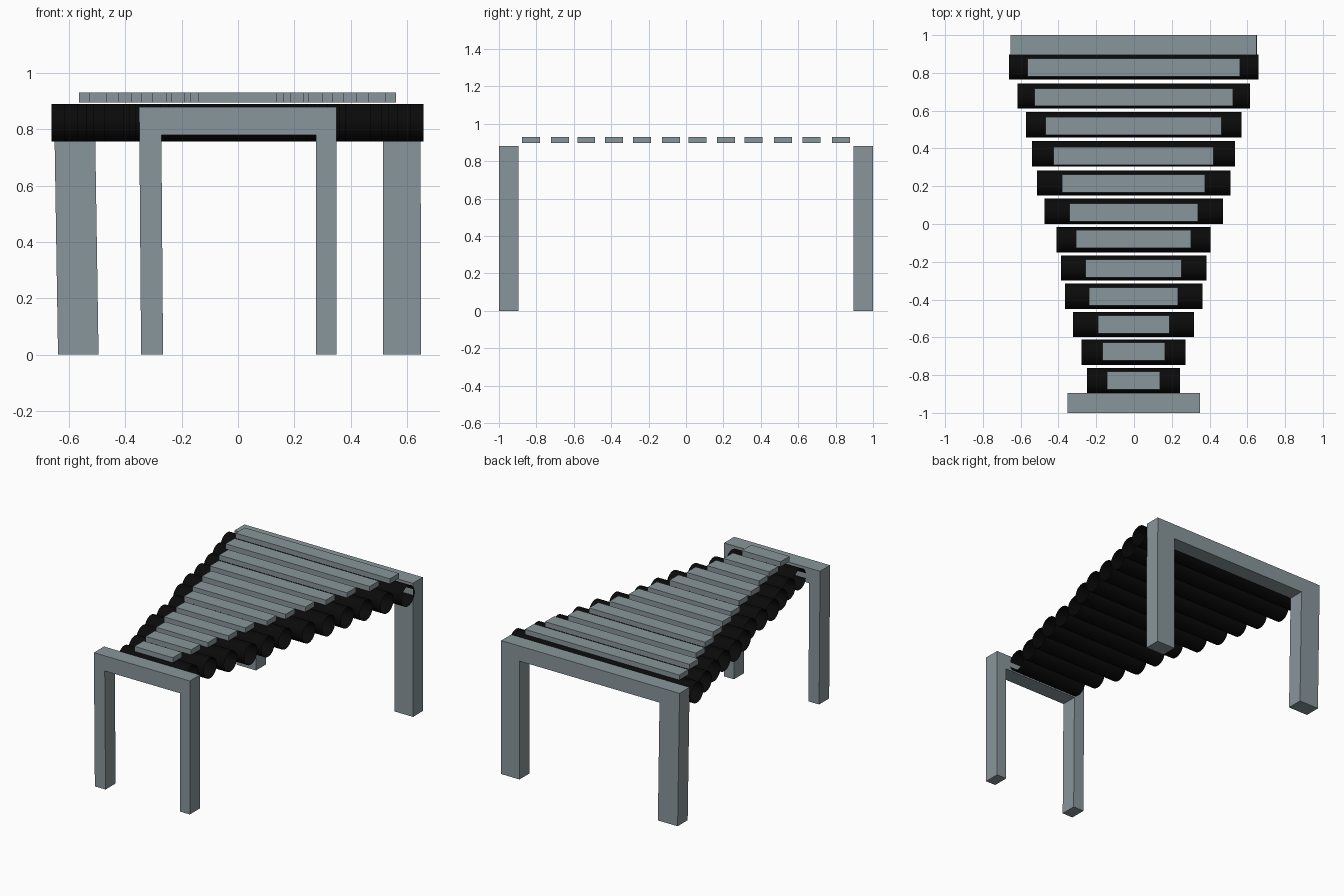
import bpy
import bmesh
import math
from mathutils import Matrix

cube = bpy.data.objects.get("Cube")
if cube:
    bpy.data.objects.remove(cube, do_unlink=True)


def make_material(name, colour):
    mat = bpy.data.materials.new(name)
    mat.use_nodes = True
    mat.diffuse_color = colour
    bsdf = next(n for n in mat.node_tree.nodes if n.type == 'BSDF_PRINCIPLED')
    bsdf.inputs["Base Color"].default_value = colour
    return mat


GREY = make_material("blue grey", (0.25, 0.305, 0.325, 1))
BLACK = make_material("black", (0.003, 0.003, 0.003, 1))


def add_object(name, bm, mat):
    mesh = bpy.data.meshes.new(name)
    bm.to_mesh(mesh)
    bm.free()
    mesh.materials.append(mat)
    obj = bpy.data.objects.new(name, mesh)
    bpy.context.collection.objects.link(obj)
    return obj


def add_frame(name, profile, y0, y1):
    """Extrude an upside-down U profile (x, z) from y0 to y1."""
    bm = bmesh.new()
    face = bm.faces.new([bm.verts.new((x, y0, z)) for x, z in profile])
    ext = bmesh.ops.extrude_face_region(bm, geom=[face])
    moved = [v for v in ext["geom"] if isinstance(v, bmesh.types.BMVert)]
    bmesh.ops.translate(bm, verts=moved, vec=(0, y1 - y0, 0))
    bmesh.ops.recalc_face_normals(bm, faces=bm.faces)
    add_object(name, bm, mat=GREY)


def add_slat(name, y, half):
    bm = bmesh.new()
    size = Matrix.Diagonal((2 * half, 0.095, 0.034, 1))
    bmesh.ops.create_cube(bm, size=1, matrix=Matrix.Translation((-0.002, y, 0.913)) @ size)
    add_object(name, bm, GREY)


def add_tube(name, y, half):
    """Open-ended resonator lying along x."""
    bm = bmesh.new()
    place = Matrix.Translation((-0.002, y, 0.823)) @ Matrix.Rotation(math.pi / 2, 4, 'Y')
    bmesh.ops.create_cone(bm, cap_ends=False, segments=48, radius1=0.067,
                          radius2=0.067, depth=2 * half, matrix=place)
    for f in bm.faces:
        f.smooth = True
    add_object(name, bm, BLACK)


# Leg frames: each one a beam with two legs, the right legs leaning slightly
TOP, UNDER = 0.88, 0.78
add_frame("front_frame", [(-0.344, 0), (-0.351, TOP), (0.349, TOP), (0.349, 0),
                          (0.277, 0), (0.277, UNDER), (-0.272, UNDER), (-0.266, 0)],
          -1.0, -0.895)
add_frame("back_frame", [(-0.639, 0), (-0.653, TOP), (0.648, TOP), (0.65, 0),
                         (0.514, 0), (0.514, UNDER), (-0.507, UNDER), (-0.495, 0)],
          0.895, 1.0)

# Tubes and sounding slats, front to back: tube y, tube half length, slat y, slat half length
ROWS = [
    (-0.830, 0.246, -0.829, 0.140),
    (-0.679, 0.275, -0.674, 0.166),
    (-0.532, 0.320, -0.533, 0.189),
    (-0.383, 0.364, -0.385, 0.235),
    (-0.233, 0.385, -0.235, 0.254),
    (-0.084, 0.407, -0.080, 0.304),
    (0.067, 0.472, 0.061, 0.340),
    (0.217, 0.512, 0.214, 0.378),
    (0.372, 0.538, 0.361, 0.423),
    (0.525, 0.570, 0.519, 0.466),
    (0.678, 0.615, 0.671, 0.526),
    (0.831, 0.660, 0.829, 0.563),
]
for i, (tube_y, tube_half, slat_y, slat_half) in enumerate(ROWS, 1):
    add_tube(f"tube_{i}", tube_y, tube_half)
    add_slat(f"slat_{i}", slat_y, slat_half)
